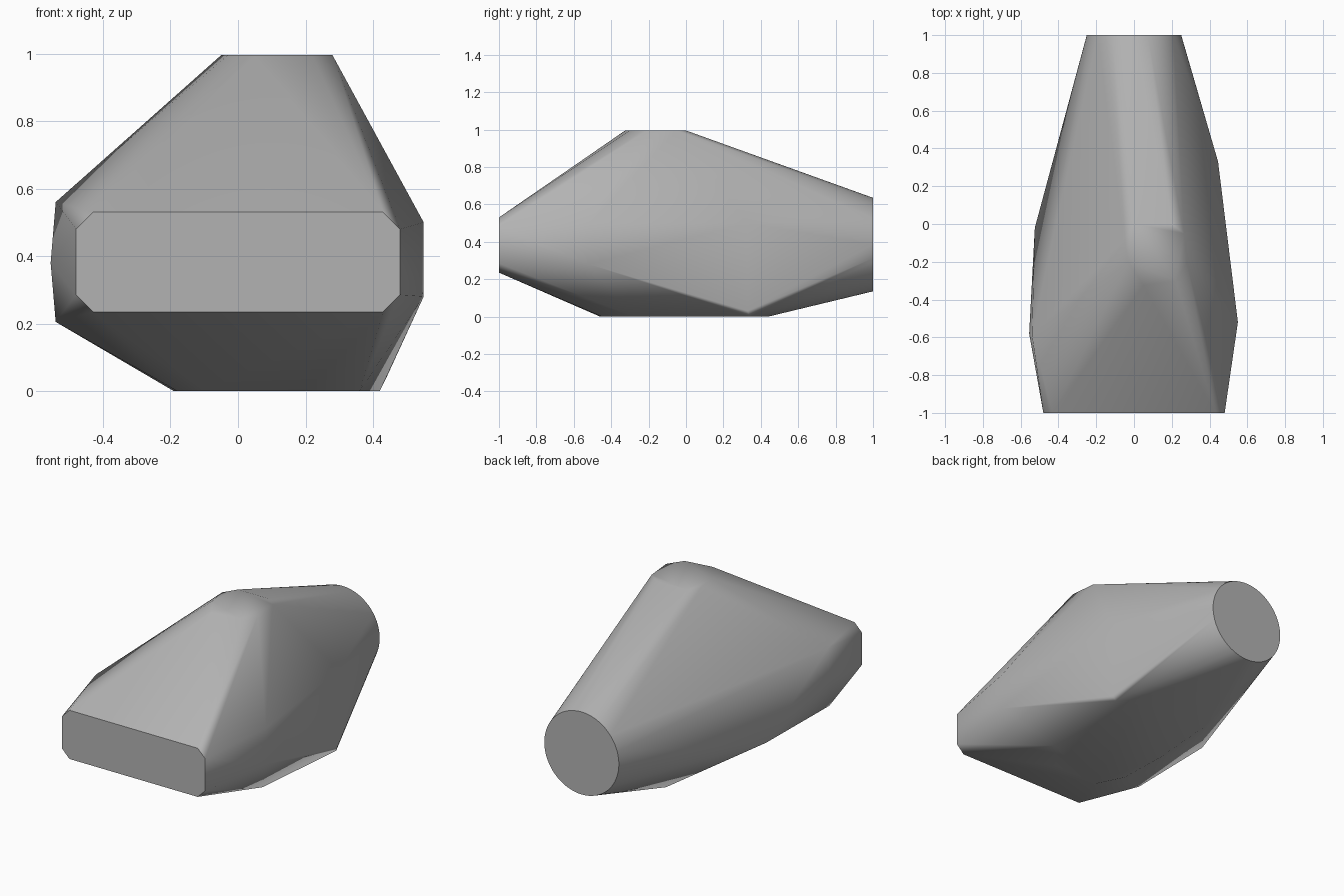
import bpy, bmesh, math

cube = bpy.data.objects.get("Cube")
if cube:
    bpy.data.objects.remove(cube)

grey = bpy.data.materials.new("plain grey")
grey.use_nodes = True
grey.diffuse_color = (0.45, 0.45, 0.45, 1)
grey.node_tree.nodes["Principled BSDF"].inputs["Base Color"].default_value = (0.45, 0.45, 0.45, 1)

# Flat outlines that the tapered body stretches between
front_plate = [(s * x, -1, z) for s in (-1, 1)
               for x, z in ((0.43, 0.53), (0.48, 0.48), (0.48, 0.285), (0.43, 0.235))]
back_disc = [(0.25 * math.cos(math.tau * i / 64), 1, 0.385 + 0.25 * math.sin(math.tau * i / 64))
             for i in range(64)]
top_cap = [(x, y, 0.995) for x, y in ((-0.05, -0.08), (-0.03, -0.2), (0.05, -0.325), (0.22, -0.3),
                                      (0.28, -0.21), (0.265, -0.05), (0.2, 0), (0, 0))]
base = [(x, y, 0) for x, y in ((-0.16, 0.42), (-0.19, 0), (-0.18, -0.3), (-0.1, -0.46),
                               (0.2, -0.45), (0.36, -0.28), (0.42, 0.34), (0.32, 0.44))]
# Corners of the two sides
right_corners = [(-0.54, -0.59, 0.56), (-0.555, -0.58, 0.38), (-0.54, -0.6, 0.205),
                 (-0.525, -0.02, 0.2)]
left_corners = [(0.55, -0.52, 0.5), (0.55, -0.52, 0.28), (0.445, 0.33, 0.5), (0.435, 0.33, 0.03)]

# Tight skin around the outlines and corners
bm = bmesh.new()
for p in front_plate + back_disc + top_cap + base + right_corners + left_corners:
    bm.verts.new(p)
hull = bmesh.ops.convex_hull(bm, input=bm.verts)
loose = [v for v in bm.verts if not v.link_faces]
bmesh.ops.delete(bm, geom=loose, context='VERTS')
bmesh.ops.dissolve_limit(bm, angle_limit=math.radians(0.5), verts=bm.verts, edges=bm.edges)
bmesh.ops.recalc_face_normals(bm, faces=bm.faces)

mesh = bpy.data.meshes.new("tapered_body")
bm.to_mesh(mesh)
bm.free()
body = bpy.data.objects.new("tapered_body", mesh)
bpy.context.collection.objects.link(body)
mesh.materials.append(grey)

# Soft shading with crisp end faces
bpy.ops.object.select_all(action='DESELECT')
body.select_set(True)
bpy.context.view_layer.objects.active = body
bpy.ops.object.shade_smooth_by_angle(angle=math.radians(50))
for face in mesh.polygons:
    if abs(face.normal.y) > 0.99:
        for key in face.edge_keys:
            for edge in mesh.edges:
                if edge.key == key:
                    edge.use_edge_sharp = True
soften = body.modifiers.new("soften", 'WEIGHTED_NORMAL')
soften.keep_sharp = True
